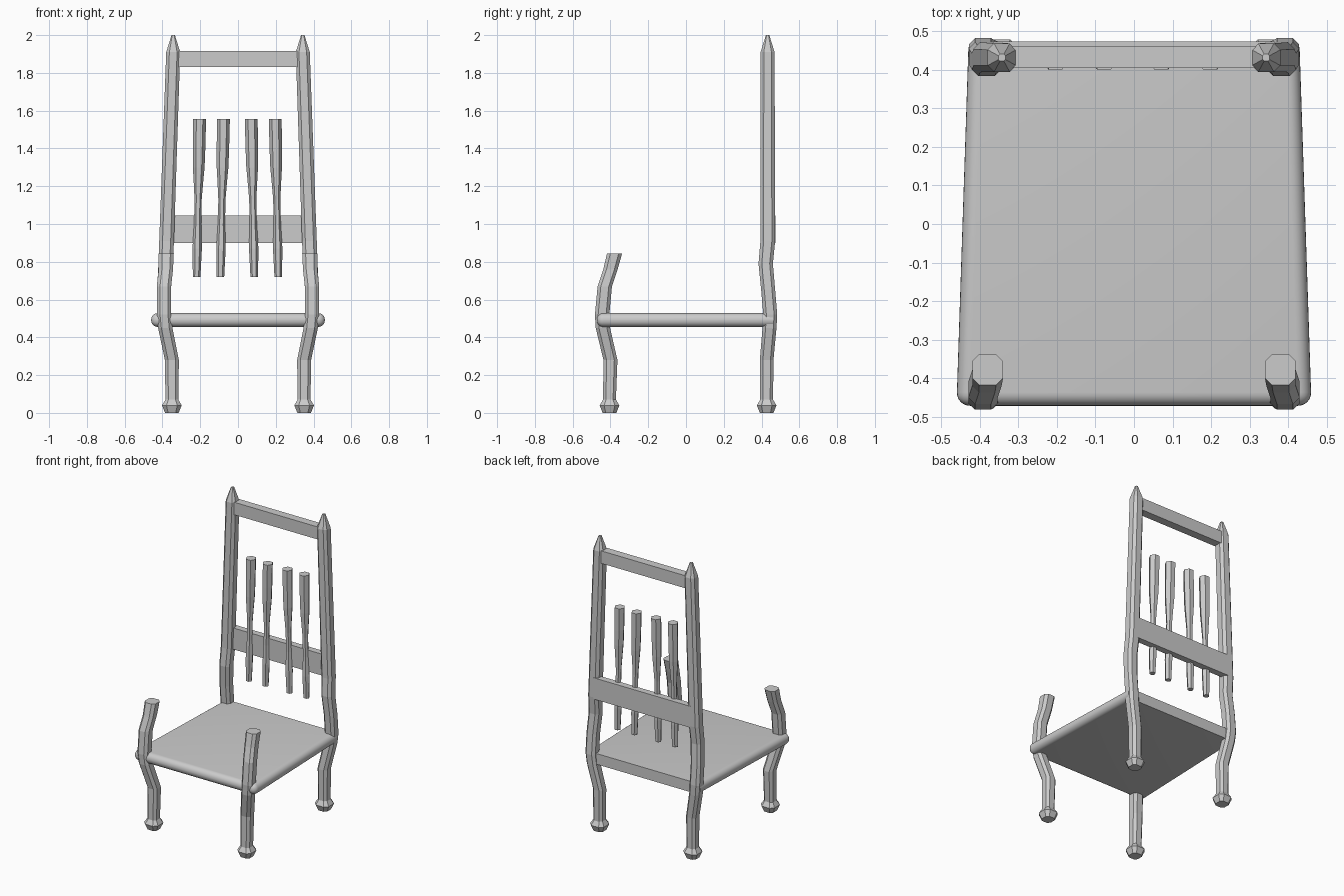
import bpy, bmesh
from math import cos, sin, pi
from mathutils import Vector

cube = bpy.data.objects.get("Cube")
if cube:
    bpy.data.objects.remove(cube, do_unlink=True)

grey = bpy.data.materials.new("plain grey")
grey.use_nodes = True
grey.diffuse_color = (0.6, 0.6, 0.6, 1)
grey.node_tree.nodes["Principled BSDF"].inputs["Base Color"].default_value = (0.6, 0.6, 0.6, 1)


def finish(name, bm, smooth=False):
    bmesh.ops.recalc_face_normals(bm, faces=bm.faces[:])
    mesh = bpy.data.meshes.new(name)
    bm.to_mesh(mesh)
    bm.free()
    mesh.materials.append(grey)
    obj = bpy.data.objects.new(name, mesh)
    bpy.context.collection.objects.link(obj)
    if smooth:
        bpy.ops.object.select_all(action='DESELECT')
        obj.select_set(True)
        bpy.context.view_layer.objects.active = obj
        bpy.ops.object.shade_smooth_by_angle(angle=0.6)
    return obj


def loft(name, section, stations):
    """Sweep a unit section through (x, y, z, half width) stations."""
    bm = bmesh.new()
    rings = [[bm.verts.new((x + u * r, y + v * r, z)) for u, v in section]
             for x, y, z, r in stations]
    n = len(section)
    for low, high in zip(rings, rings[1:]):
        for i in range(n):
            j = (i + 1) % n
            bm.faces.new((low[i], low[j], high[j], high[i]))
    bm.faces.new(rings[0])
    bm.faces.new(rings[-1])
    return finish(name, bm)


def box(name, x, y0, y1, z0, z1):
    bm = bmesh.new()
    bmesh.ops.create_cube(bm, size=1)
    for v in bm.verts:
        v.co = Vector((v.co.x * 2 * x,
                       y1 if v.co.y > 0 else y0,
                       z1 if v.co.z > 0 else z0))
    return finish(name, bm)


# Cross-sections: square with cut corners, and hexagon
c = 0.55
chamfered = [(1, -c), (1, c), (c, 1), (-c, 1), (-1, c), (-1, -c), (-c, -1), (c, -1)]
hexagon = [(cos(i * pi / 3), sin(i * pi / 3)) for i in range(6)]

# Curved legs with small faceted feet; the back pair rises into pointed posts
front_path = [
    (0.35, -0.405, 0, 0.036), (0.35, -0.405, 0.04, 0.052), (0.35, -0.405, 0.07, 0.034),
    (0.35, -0.400, 0.28, 0.037), (0.385, -0.440, 0.45, 0.038), (0.392, -0.444, 0.52, 0.038),
    (0.392, -0.430, 0.67, 0.038), (0.382, -0.400, 0.76, 0.038), (0.38, -0.378, 0.845, 0.04),
]
back_path = [
    (0.35, 0.427, 0, 0.036), (0.35, 0.427, 0.04, 0.052), (0.35, 0.427, 0.07, 0.034),
    (0.35, 0.427, 0.28, 0.036), (0.385, 0.442, 0.45, 0.037), (0.392, 0.446, 0.52, 0.037),
    (0.392, 0.435, 0.65, 0.037), (0.383, 0.422, 0.79, 0.038), (0.378, 0.433, 0.91, 0.039),
    (0.343, 0.432, 1.91, 0.037), (0.343, 0.432, 2.0, 0.009),
]
for side, s in (("left", 1), ("right", -1)):
    loft("front_leg_" + side, chamfered, [(s * x, y, z, r) for x, y, z, r in front_path])
    loft("back_post_" + side, chamfered, [(s * x, y, z, r) for x, y, z, r in back_path])

# Seat: tapered slab, rounded on the front and sides
bm = bmesh.new()
bmesh.ops.create_cube(bm, size=1)
for v in bm.verts:
    back = v.co.y > 0
    half = 0.43 if back else 0.461
    v.co = Vector((half if v.co.x > 0 else -half,
                   0.46 if back else -0.472,
                   0.528 if v.co.z > 0 else 0.455))
rounded = [e for e in bm.edges if any(v.co.y < 0 for v in e.verts)]
bmesh.ops.bevel(bm, geom=rounded, offset=0.035, segments=6, profile=0.5,
                affect='EDGES', clamp_overlap=True)
finish("seat", bm, smooth=True)

# Back rails
box("top_rail", 0.325, 0.405, 0.461, 1.83, 1.915)
box("lower_rail", 0.365, 0.43, 0.474, 0.9, 1.045)

# Turned spindles, spreading slightly towards the bottom
spindle_profile = [(0.72, 0.02), (0.87, 0.025), (1.0, 0.019), (1.13, 0.019),
                   (1.22, 0.025), (1.3, 0.031), (1.4, 0.033), (1.555, 0.034)]
for i, top_x in enumerate((-0.203, -0.077, 0.07, 0.197)):
    spread = 0.016 if top_x > 0 else -0.016
    loft("spindle_%d" % (i + 1), hexagon,
         [(top_x + spread * (1.555 - z) / 0.835, 0.43, z, r) for z, r in spindle_profile])
